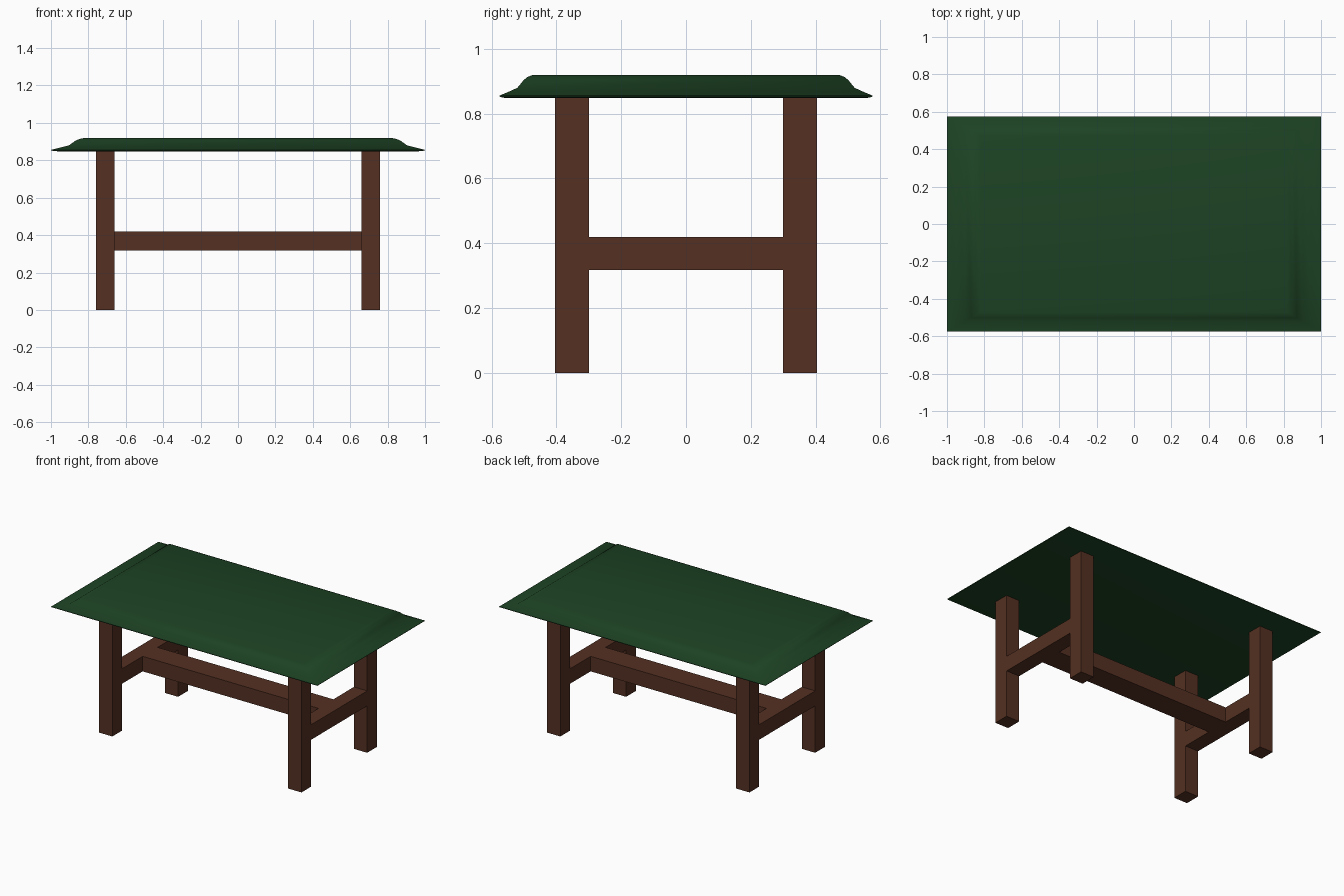
import bpy, bmesh

if "Cube" in bpy.data.objects:
    bpy.data.objects.remove(bpy.data.objects["Cube"])


def material(name, color):
    m = bpy.data.materials.new(name)
    m.diffuse_color = color
    m.use_nodes = True
    m.node_tree.nodes["Principled BSDF"].inputs["Base Color"].default_value = m.diffuse_color
    return m


def make_object(name, bm, mat):
    bmesh.ops.recalc_face_normals(bm, faces=bm.faces[:])
    mesh = bpy.data.meshes.new(name)
    bm.to_mesh(mesh)
    bm.free()
    mesh.materials.append(mat)
    obj = bpy.data.objects.new(name, mesh)
    bpy.context.collection.objects.link(obj)
    return obj


green = material("dark_green", (0.012, 0.055, 0.017, 1))
wood = material("brown_wood", (0.09, 0.03, 0.016, 1))

# Table top: rectangular rings scaled along a moulded edge profile
profile = [(0.965, 0.848), (0.998, 0.852), (1.0, 0.856), (0.95, 0.868),
           (0.904, 0.880), (0.87, 0.904), (0.848, 0.914), (0.82, 0.92)]
bm = bmesh.new()
rings = [[bm.verts.new((sx * s, sy * 0.576 * s, z))
          for sx, sy in ((-1, -1), (1, -1), (1, 1), (-1, 1))]
         for s, z in profile]
for a, b in zip(rings, rings[1:]):
    for i in range(4):
        j = (i + 1) % 4
        bm.faces.new((a[i], a[j], b[j], b[i]))
bm.faces.new(rings[0][::-1])
bm.faces.new(rings[-1])
top = make_object("table_top", bm, green)
bpy.context.view_layer.objects.active = top
top.select_set(True)
bpy.ops.object.shade_smooth_by_angle(angle=0.8)

# End frames: H-shaped outline of two legs and a rail, extruded along x
half = [(0.30, 0.318), (0.30, 0), (0.405, 0), (0.405, 0.85), (0.30, 0.85), (0.30, 0.42)]
outline = half + [(-y, z) for y, z in reversed(half)]
for name, x in (("left_leg_frame", -0.76), ("right_leg_frame", 0.66)):
    bm = bmesh.new()
    face = bm.faces.new([bm.verts.new((x, y, z)) for y, z in outline])
    ext = bmesh.ops.extrude_face_region(bm, geom=[face], use_keep_orig=True)
    moved = [v for v in ext["geom"] if isinstance(v, bmesh.types.BMVert)]
    bmesh.ops.translate(bm, verts=moved, vec=(0.1, 0, 0))
    make_object(name, bm, wood)

# Long stretcher between the end frames
bm = bmesh.new()
bmesh.ops.create_cube(bm, size=1)
bmesh.ops.scale(bm, verts=bm.verts[:], vec=(1.32, 0.16, 0.102))
bmesh.ops.translate(bm, verts=bm.verts[:], vec=(0, 0, 0.369))
make_object("stretcher", bm, wood)
